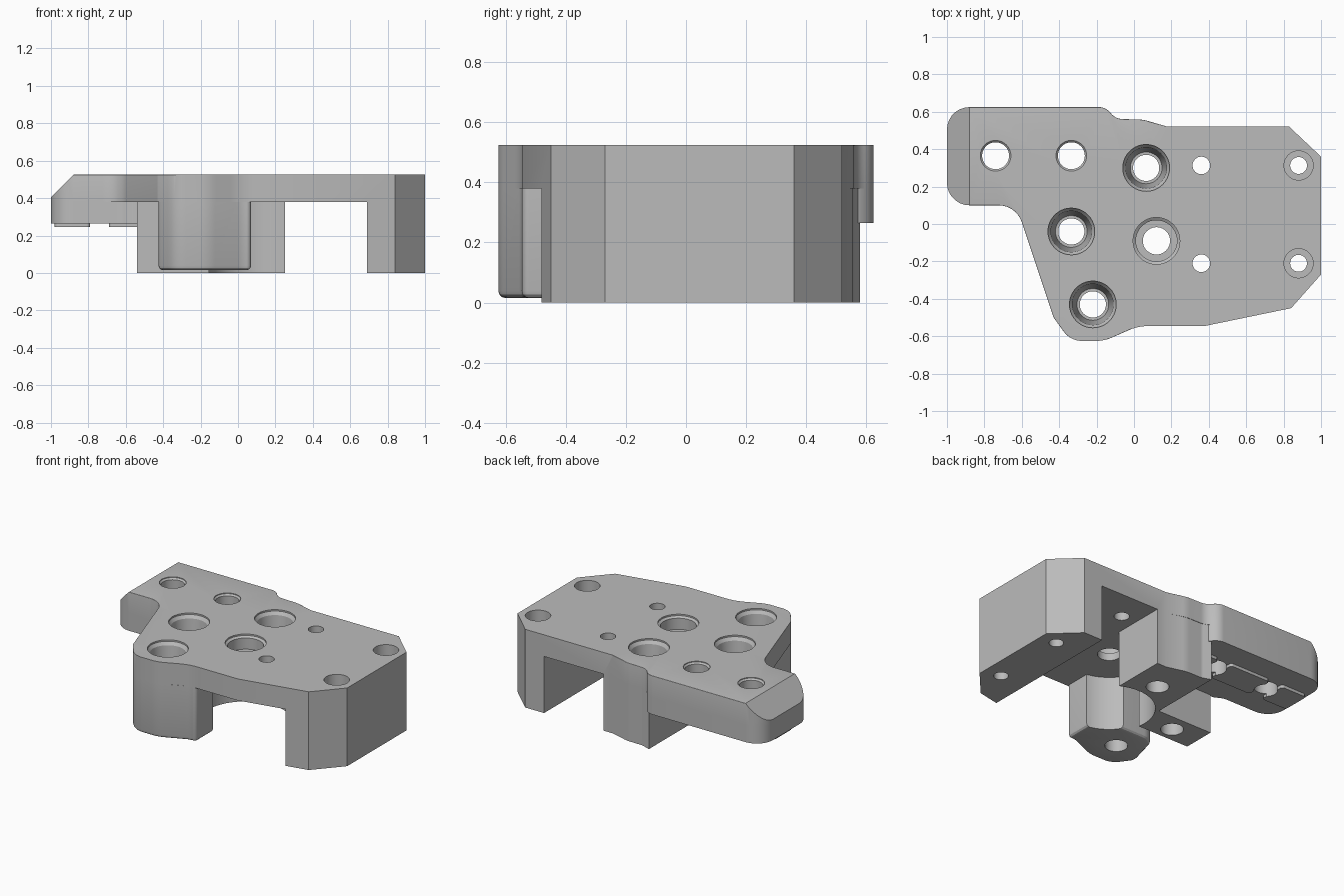
import bpy, bmesh, math
from mathutils import Vector

if "Cube" in bpy.data.objects:
    bpy.data.objects.remove(bpy.data.objects["Cube"])

TOP, UNDER, ARM = 0.525, 0.38, 0.265

metal = bpy.data.materials.new("plain_grey")
metal.use_nodes = True
GREY = (0.5, 0.5, 0.5, 1)
metal.diffuse_color = GREY
metal.node_tree.nodes["Principled BSDF"].inputs["Base Color"].default_value = GREY


def rounded(corners, steps=7):
    """Polygon whose (x, y, radius) corners become circular arcs."""
    pts, n = [], len(corners)
    for i, (x, y, r) in enumerate(corners):
        p = Vector((x, y))
        if r == 0:
            pts.append(p)
            continue
        a = Vector(corners[i - 1][:2]) - p
        b = Vector(corners[(i + 1) % n][:2]) - p
        half = a.angle(b) / 2
        t = min(r / math.tan(half), 0.48 * a.length, 0.48 * b.length)
        a, b, w = p + a.normalized() * t, p + b.normalized() * t, math.sin(half)
        for k in range(steps + 1):
            s = k / steps
            c0, c1, c2 = (1 - s) ** 2, 2 * w * s * (1 - s), s * s
            pts.append((a * c0 + p * c1 + b * c2) / (c0 + c1 + c2))
    return pts


def finish(name, bm):
    bmesh.ops.recalc_face_normals(bm, faces=bm.faces[:])
    mesh = bpy.data.meshes.new(name)
    bm.to_mesh(mesh)
    bm.free()
    mesh.materials.append(metal)
    obj = bpy.data.objects.new(name, mesh)
    bpy.context.collection.objects.link(obj)
    return obj


def prism(name, pts, z0, z1, soften=None, offset=0.04, seg=4):
    """Extrude an outline; soften(midpoint) picks the edges to round."""
    bm = bmesh.new()
    face = bm.faces.new([bm.verts.new((p[0], p[1], z0)) for p in pts])
    new = bmesh.ops.extrude_face_region(bm, geom=[face])["geom"]
    bmesh.ops.translate(bm, vec=(0, 0, z1 - z0),
                        verts=[g for g in new if isinstance(g, bmesh.types.BMVert)])
    bmesh.ops.recalc_face_normals(bm, faces=bm.faces[:])
    if soften:
        edges = [e for e in bm.edges if abs(e.verts[0].co.z - e.verts[1].co.z) < 1e-5
                 and soften((e.verts[0].co + e.verts[1].co) / 2)]
        bmesh.ops.bevel(bm, geom=edges, offset=offset, segments=seg,
                        profile=0.5, affect='EDGES', clamp_overlap=True)
    return finish(name, bm)


def box(name, x0, x1, y0, y1, z0, z1):
    return prism(name, [(x0, y0), (x1, y0), (x1, y1), (x0, y1)], z0, z1)


def lathe(bm, x, y, profile, n=40):
    """Add a closed turned solid; profile is (radius, z) from bottom to top."""
    rings = [[bm.verts.new((x + r * math.cos(math.tau * i / n),
                            y + r * math.sin(math.tau * i / n), z)) for i in range(n)]
             for r, z in profile]
    for lo, hi in zip(rings, rings[1:]):
        for i in range(n):
            j = (i + 1) % n
            bm.faces.new((lo[i], lo[j], hi[j], hi[i]))
    bm.faces.new(rings[0][::-1])
    bm.faces.new(rings[-1])


def combine(target, other, operation):
    mod = target.modifiers.new("join", 'BOOLEAN')
    mod.operation, mod.object, mod.solver = operation, other, 'EXACT'
    bpy.context.view_layer.objects.active = target
    bpy.ops.object.modifier_apply(modifier=mod.name)
    bpy.data.objects.remove(other)


# Top plate with softened rear, arm and diagonal edges
outline = rounded([
    (-1, .625, .12), (-.15, .625, .09), (-.1, .562, .1), (.05, .558, .2),
    (.18, .52, 0), (.83, .52, 0), (1, .36, 0), (1, -.27, 0), (.84, -.45, 0),
    (.38, -.545, 0), (.02, -.545, .3), (-.16, -.625, .2), (-.34, -.625, .12),
    (-.43, -.5, .06), (-.63, .1, .13), (-1, .1, .12)])
body = prism("bracket_body", outline, UNDER, TOP,
             lambda m: m.z > TOP - .01 and m.x < .16 and (m.y > 0 or m.x < -.34))

# Legs under the plate: corner block, front boss and end wall
legs = prism("legs", rounded([
    (.25, .12, 0), (.25, .52, 0), (.18, .52, 0), (.05, .556, .2), (-.07, .558, .05),
    (-.13, .58, 0), (-.13, .08, 0), (-.54, .08, 0), (-.54, -.14, 0), (.1, -.14, 0)]),
    0, UNDER)
boss = prism("front_boss", rounded([
    (.02, -.547, .3), (-.16, -.625, .2), (-.34, -.625, .12), (-.43, -.5, .06),
    (-.36, -.24, .1), (.07, -.24, .1), (.07, -.547, .08)]),
    .015, UNDER, lambda m: m.z < .02, .025, 3)
combine(legs, boss, 'UNION')

# Round clearance pocket between the legs
bm = bmesh.new()
lathe(bm, .12, -.09, [(.28, -.1), (.28, UNDER + .1)], 64)
combine(legs, finish("pocket_cutter", bm), 'DIFFERENCE')

wall = prism("end_wall", [(.69, .52), (.83, .52), (1, .36), (1, -.27),
                          (.84, -.45), (.69, -.481)], 0, UNDER)

# Thick arm with two-piece raised pads
arm = prism("arm", rounded([(-1, .625, .12), (-.15, .625, .09), (-.1, .562, .1),
                            (-.1, .07, 0), (-.57, .07, 0), (-.63, .1, .1), (-1, .1, .12)]),
            ARM, UNDER)
pads = [prism("arm_pad", rounded([(a, .27, .02), (b, .27, .02), (b, .46, .02), (a, .46, .02)]),
              ARM - .02, ARM + .03) for a, b in ((-.98, -.79), (-.69, -.385), (-.285, -.15))]
for part in [legs, wall, arm] + pads:
    combine(body, part, 'UNION')

# Sloped end of the arm
bm = bmesh.new()
tri = [bm.verts.new((x, -.2, z)) for x, z in ((-1.08, .325), (-.78, .625), (-1.08, .625))]
new = bmesh.ops.extrude_face_region(bm, geom=[bm.faces.new(tri)])["geom"]
bmesh.ops.translate(bm, vec=(0, 1, 0), verts=[g for g in new if isinstance(g, bmesh.types.BMVert)])
combine(body, finish("slope_cutter", bm), 'DIFFERENCE')

# All bolt holes, turned and cut together
bm = bmesh.new()
over = TOP + .02
for x, y in ((.065, .3), (-.335, -.04), (-.22, -.43)):
    lathe(bm, x, y, [(.07, -.05), (.07, .25), (.085, .25), (.11, TOP - .03),
                     (.125, TOP - .01), (.125, over)])
lathe(bm, .12, -.09, [(.073, .3), (.073, .43), (.11, .43), (.11, TOP - .02),
                      (.125, TOP - .01), (.125, over)])
for x in (-.74, -.335):
    lathe(bm, x, .365, [(.072, .1), (.072, TOP - .015), (.082, TOP - .005), (.082, over)])
for y in (.313, -.21):
    lathe(bm, .36, y, [(.047, .2), (.047, over)])
    lathe(bm, .88, y, [(.045, -.05), (.045, .42), (.078, .42), (.078, over)])
combine(body, finish("hole_cutter", bm), 'DIFFERENCE')

# Smooth curved faces, crisp edges
bpy.ops.object.select_all(action='DESELECT')
body.select_set(True)
bpy.context.view_layer.objects.active = body
bpy.ops.object.shade_smooth_by_angle(angle=math.radians(28))
